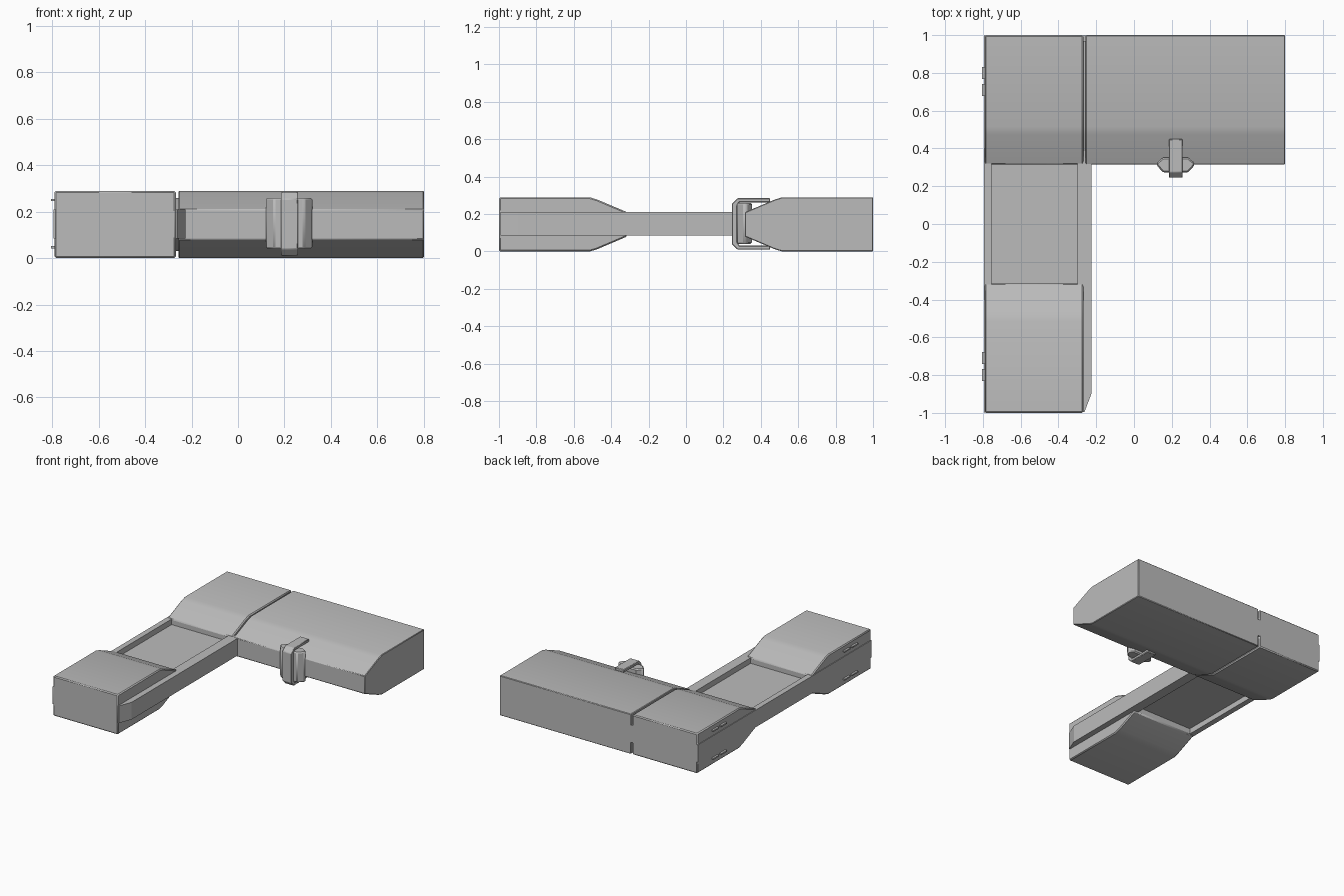
import bpy, bmesh, math

if "Cube" in bpy.data.objects:
    bpy.data.objects.remove(bpy.data.objects["Cube"])

grey = bpy.data.materials.new("light_grey")
grey.diffuse_color = (0.5, 0.5, 0.5, 1)
grey.use_nodes = True
grey.node_tree.nodes["Principled BSDF"].inputs["Base Color"].default_value = grey.diffuse_color


def finish(bm, name, bevel=0.0, segments=1):
    bmesh.ops.recalc_face_normals(bm, faces=bm.faces)
    me = bpy.data.meshes.new(name)
    bm.to_mesh(me)
    bm.free()
    ob = bpy.data.objects.new(name, me)
    bpy.context.collection.objects.link(ob)
    me.materials.append(grey)
    if bevel:
        m = ob.modifiers.new("bevel", 'BEVEL')
        m.width, m.segments = bevel, segments
        m.limit_method, m.angle_limit = 'ANGLE', math.radians(40)
    return ob


def prism(name, pts, axis, lo, hi, bevel=0.0):
    """Extrude a profile: (y, z) along x, or (x, y) along z."""
    place = (lambda p, t: (t, p[0], p[1])) if axis == 'x' else (lambda p, t: (p[0], p[1], t))
    bm = bmesh.new()
    a = [bm.verts.new(place(p, lo)) for p in pts]
    b = [bm.verts.new(place(p, hi)) for p in pts]
    bm.faces.new(a)
    bm.faces.new(b[::-1])
    for i in range(len(pts)):
        j = (i + 1) % len(pts)
        bm.faces.new((a[i], b[i], b[j], a[j]))
    return finish(bm, name, bevel)


def box(name, x0, x1, y0, y1, z0, z1, bevel=0.0):
    return prism(name, [(x0, y0), (x1, y0), (x1, y1), (x0, y1)], 'z', z0, z1, bevel)


def padded(inset=0.0, side=1):
    """Side profile of a thick block with tapered inner edge."""
    i = inset
    pts = [(0.315, 0.08 + i), (0.475, 0.012 + i), (0.515, i), (1 - i, i),
           (1 - i, 0.29 - i), (0.515, 0.29 - i), (0.475, 0.278 - i), (0.315, 0.21 - i)]
    return [(side * y, z) for y, z in pts]


# thick blocks
prism("corner_block", padded(), 'x', -0.79, -0.268, 0.007)
prism("long_block", padded(), 'x', -0.256, 0.8, 0.004)
prism("front_block", padded(side=-1), 'x', -0.79, -0.268, 0.007)

# joint between the two rear blocks
prism("joint_core", padded(0.03), 'x', -0.28, -0.245)
box("joint_band", -0.28, -0.245, 0.32, 0.998, 0.085, 0.21)

# connecting frame
box("left_rail", -0.795, -0.755, -0.998, 0.998, 0.085, 0.21)
prism("right_rail", [(-0.3, -0.995), (-0.262, -0.995), (-0.226, -0.9), (-0.226, 0.33), (-0.3, 0.33)],
      'z', 0.085, 0.21)
box("recessed_panel", -0.77, -0.29, -0.5, 0.5, 0.125, 0.17)

# small tabs on the left side
for s in (-1, 1):
    for y in (0.71, 0.80):
        for z in (0.047, 0.25):
            box("side_tab", -0.805, -0.78, s * y - 0.032, s * y + 0.032, z - 0.005, z + 0.005)

# clasp body
prism("clasp_body", [(0.155, 0.272), (0.285, 0.272), (0.32, 0.31), (0.32, 0.325), (0.285, 0.352),
                     (0.155, 0.352), (0.12, 0.325), (0.12, 0.31)], 'z', 0.04, 0.26, 0.012)
# clasp strap wrapping over the body
outer = [(0.45, 0.285), (0.275, 0.285), (0.245, 0.255), (0.245, 0.04), (0.275, 0.01), (0.45, 0.01)]
inner = [(0.45, 0.032), (0.285, 0.032), (0.275, 0.05), (0.275, 0.245), (0.285, 0.263), (0.45, 0.263)]
prism("clasp_strap", outer + inner, 'x', 0.185, 0.258, 0.004)

# keep edges sharp, smooth only the gentle turns
for ob in bpy.context.scene.objects:
    ob.select_set(True)
    bpy.context.view_layer.objects.active = ob
bpy.ops.object.shade_smooth_by_angle(angle=math.radians(20))
